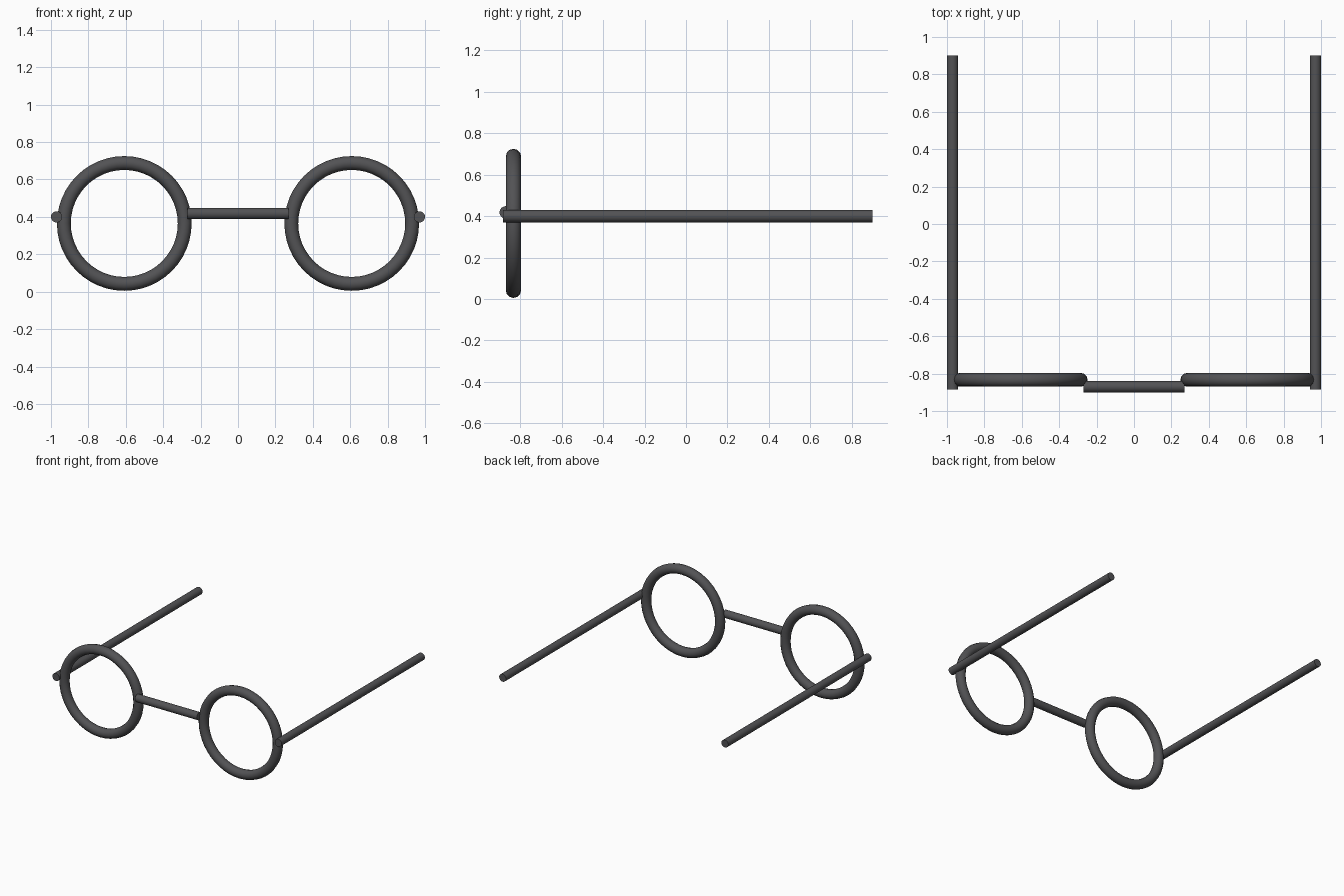
import bpy
import math

if "Cube" in bpy.data.objects:
    bpy.data.objects.remove(bpy.data.objects["Cube"])

frame_grey = bpy.data.materials.new("dark_grey")
frame_grey.diffuse_color = (0.085, 0.085, 0.09, 1)
frame_grey.use_nodes = True
frame_grey.node_tree.nodes["Principled BSDF"].inputs["Base Color"].default_value = frame_grey.diffuse_color


def finish(name):
    obj = bpy.context.object
    obj.name = name
    obj.data.materials.append(frame_grey)
    bpy.ops.object.shade_smooth_by_angle(angle=math.radians(40))
    return obj


def rod(name, centre, length, rotation):
    bpy.ops.mesh.primitive_cylinder_add(
        vertices=32, radius=0.03, depth=length, location=centre, rotation=rotation)
    return finish(name)


for side, label in ((-1, "left"), (1, "right")):
    # Round lens rim
    bpy.ops.mesh.primitive_torus_add(
        major_segments=48, minor_segments=12, major_radius=0.323, minor_radius=0.037,
        location=(side * 0.608, -0.833, 0.365), rotation=(math.pi / 2, 0, 0))
    finish(label + "_rim")
    # Straight temple arm
    rod(label + "_temple", (side * 0.97, 0.008, 0.4), 1.785, (math.pi / 2, 0, 0))

# Bridge between the rims
rod("bridge", (0, -0.87, 0.418), 0.54, (0, math.pi / 2, 0))
